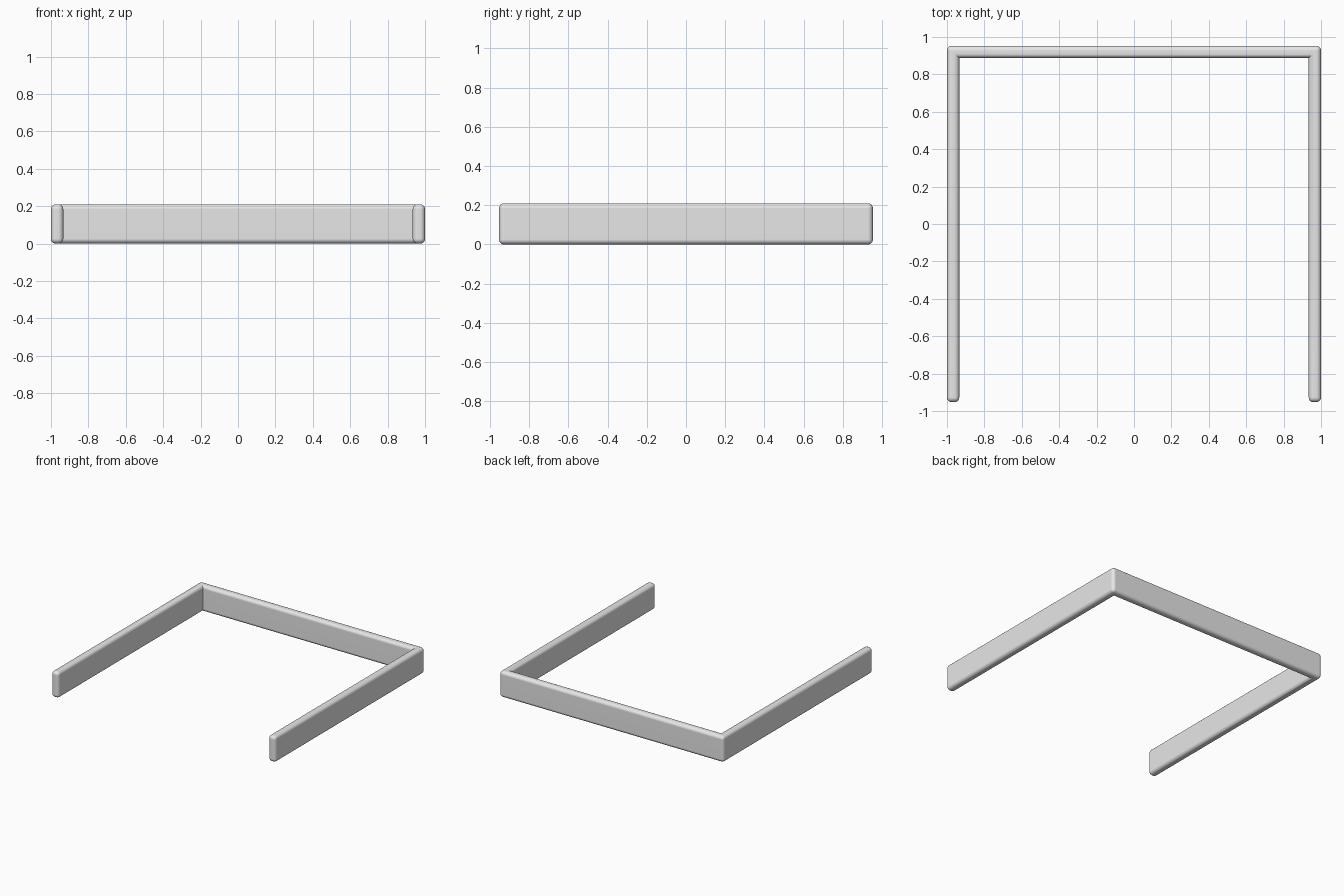
import bpy, bmesh

if "Cube" in bpy.data.objects:
    bpy.data.objects.remove(bpy.data.objects["Cube"])

W, D, H, T = 1.0, 0.953, 0.21, 0.066   # half width, half depth, height, wall thickness
ROUND = 0.026                          # edge rounding radius

grey = bpy.data.materials.new("light grey")
grey.diffuse_color = (0.8, 0.8, 0.8, 1)
grey.use_nodes = True
grey.node_tree.nodes["Principled BSDF"].inputs["Base Color"].default_value = grey.diffuse_color

# U-shaped outline: outer and inner corners in matching order, so the walls are mitred
outer = [(-W, -D), (-W, D), (W, D), (W, -D)]
inner = [(-W + T, -D), (-W + T, D - T), (W - T, D - T), (W - T, -D)]

bm = bmesh.new()
rings = [[bm.verts.new((x, y, z)) for (x, y), z in
          ((o, 0), (i, 0), (i, H), (o, H))] for o, i in zip(outer, inner)]
for a, b in zip(rings, rings[1:]):
    for k in range(4):
        n = (k + 1) % 4
        bm.faces.new((a[k], a[n], b[n], b[k]))
bm.faces.new(rings[0])
bm.faces.new(rings[-1])
bmesh.ops.recalc_face_normals(bm, faces=bm.faces)

# Dissolve the mitre lines so only true corners remain, then round the convex edges
mitres = [e for e in bm.edges if e.calc_face_angle(0) < 0.01]
bmesh.ops.dissolve_edges(bm, edges=mitres, use_verts=False)
convex = [e for e in bm.edges if e.calc_face_angle_signed(0) > 0.1]
bmesh.ops.bevel(bm, geom=convex, offset=ROUND, offset_type='OFFSET',
                segments=5, profile=0.5, affect='EDGES', clamp_overlap=True)
bmesh.ops.triangulate(bm, faces=[f for f in bm.faces if len(f.verts) > 4])

mesh = bpy.data.meshes.new("side_and_back_rail")
bm.to_mesh(mesh)
bm.free()
rail = bpy.data.objects.new("side_and_back_rail", mesh)
bpy.context.collection.objects.link(rail)
mesh.materials.append(grey)

# Smooth rounded edges, flat walls
bpy.context.view_layer.objects.active = rail
rail.select_set(True)
bpy.ops.object.shade_smooth_by_angle()
weighted = rail.modifiers.new("flat_wall_normals", 'WEIGHTED_NORMAL')
weighted.keep_sharp = True
